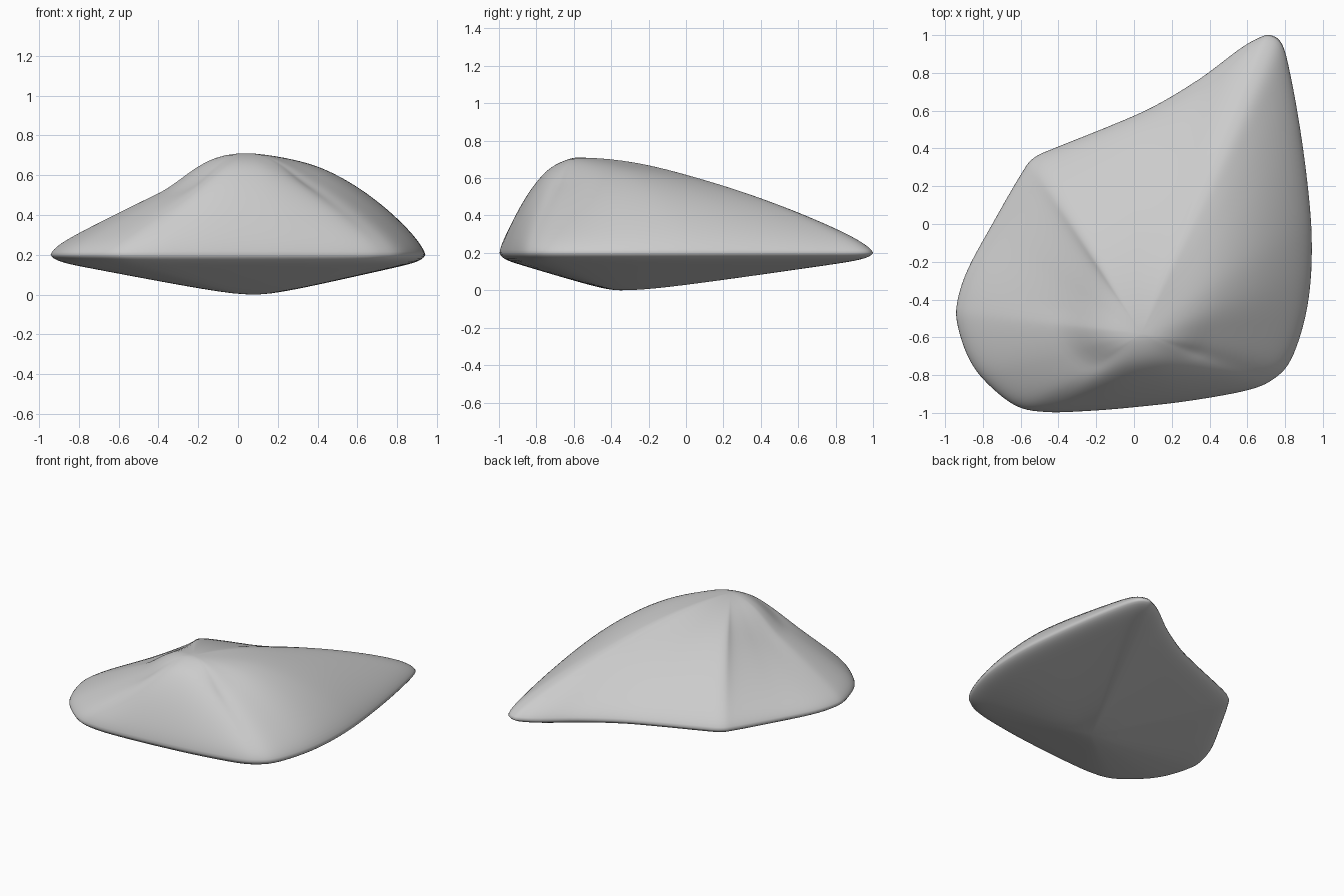
import bpy, bmesh
from mathutils import Vector

if "Cube" in bpy.data.objects:
    bpy.data.objects.remove(bpy.data.objects["Cube"])

# Rim outline (x, y) and the bulge of the upper surface towards that point
RIM = [
    (.72, 1, 1.55), (.785, .95, 1.6), (.83, .78, 1.75), (.88, .5, 1.95),
    (.92, .2, 2.15), (.94, -.05, 2.2), (.935, -.3, 1.95), (.9, -.52, 1.6),
    (.83, -.72, 1.3), (.74, -.82, 1.25), (.6, -.88, 1.35), (.3, -.935, 1.9),
    (0, -.97, 2.7), (-.25, -.99, 1.8), (-.47, -.995, 1.3), (-.63, -.96, 1.1),
    (-.79, -.83, 1.0), (-.88, -.7, 1.0), (-.935, -.53, 1.05), (-.935, -.41, 1.05),
    (-.88, -.24, 1.0), (-.75, 0, 1.15), (-.6, .26, 1.65), (-.53, .35, 1.9),
    (-.4, .41, 1.9), (-.15, .51, 1.8), (.1, .62, 1.7), (.35, .77, 1.6),
    (.55, .92, 1.55), (.65, .98, 1.55),
]
PEAK = Vector((.04, -.58, .71))
BASE = Vector((.08, -.35, 0))
RIM_Z = .2
LIP = .03
STEPS, RINGS, BLUR = 5, 28, 7


def closed_spline(points, steps):
    """Smooth closed curve through the points (Catmull-Rom)."""
    pts = [Vector(p) for p in points]
    n, out = len(pts), []
    for i in range(n):
        a, b, c, d = (pts[(i + k) % n] for k in (-1, 0, 1, 2))
        for s in range(steps):
            t = s / steps
            out.append(.5 * (2 * b + (c - a) * t + (2 * a - 5 * b + 4 * c - d) * t ** 2
                             + (3 * b - a - 3 * c + d) * t ** 3))
    return out


rim = closed_spline(RIM, STEPS)
count = len(rim)
# Soften the ridges by averaging the bulge along the rim
bulges = [sum(rim[(i + k) % count].z for k in range(-BLUR, BLUR + 1)) / (2 * BLUR + 1)
          for i in range(count)]
bm = bmesh.new()


def ring(center, t, height):
    verts = []
    for p, bulge in zip(rim, bulges):
        xy = center.xy.lerp(p.xy, t)
        verts.append(bm.verts.new((xy.x, xy.y, height(t, bulge))))
    return verts


def edge_round(t):
    return LIP * (1 - t ** 25) ** .6


def upper(t, bulge):
    s = min(1, t / .45)
    s = s * s * (3 - 2 * s)
    power = 1.8 + (bulge - 1.8) * s         # rounded crown near the peak
    slope = max(0, 1 - t ** power) ** .95
    return RIM_Z + (PEAK.z - RIM_Z - LIP) * slope + edge_round(t)


def lower(t, bulge):
    e = .15                                 # rounded base point
    cone = ((t * t + e * e) ** .5 - e) / ((1 + e * e) ** .5 - e)
    return (RIM_Z - LIP) * cone + LIP - edge_round(t)


# Rings run from the peak out to the rim, then under to the base point
params = [1 - (1 - (i + 1) / RINGS) ** 1.5 for i in range(RINGS)]
rings = [ring(PEAK, t, upper) for t in params]
rings += [ring(BASE, t, lower) for t in reversed(params[:-1])]
for r0, r1 in zip(rings, rings[1:]):
    for i in range(count):
        j = (i + 1) % count
        bm.faces.new((r0[i], r0[j], r1[j], r1[i]))
for center, r in ((PEAK, rings[0]), (BASE, rings[-1])):
    tip = bm.verts.new(center)
    for i in range(count):
        bm.faces.new((tip, r[i], r[(i + 1) % count]))
bmesh.ops.recalc_face_normals(bm, faces=bm.faces)
for f in bm.faces:
    f.smooth = True

# Rock
mesh = bpy.data.meshes.new("rock")
bm.to_mesh(mesh)
bm.free()
rock = bpy.data.objects.new("rock", mesh)
bpy.context.collection.objects.link(rock)
